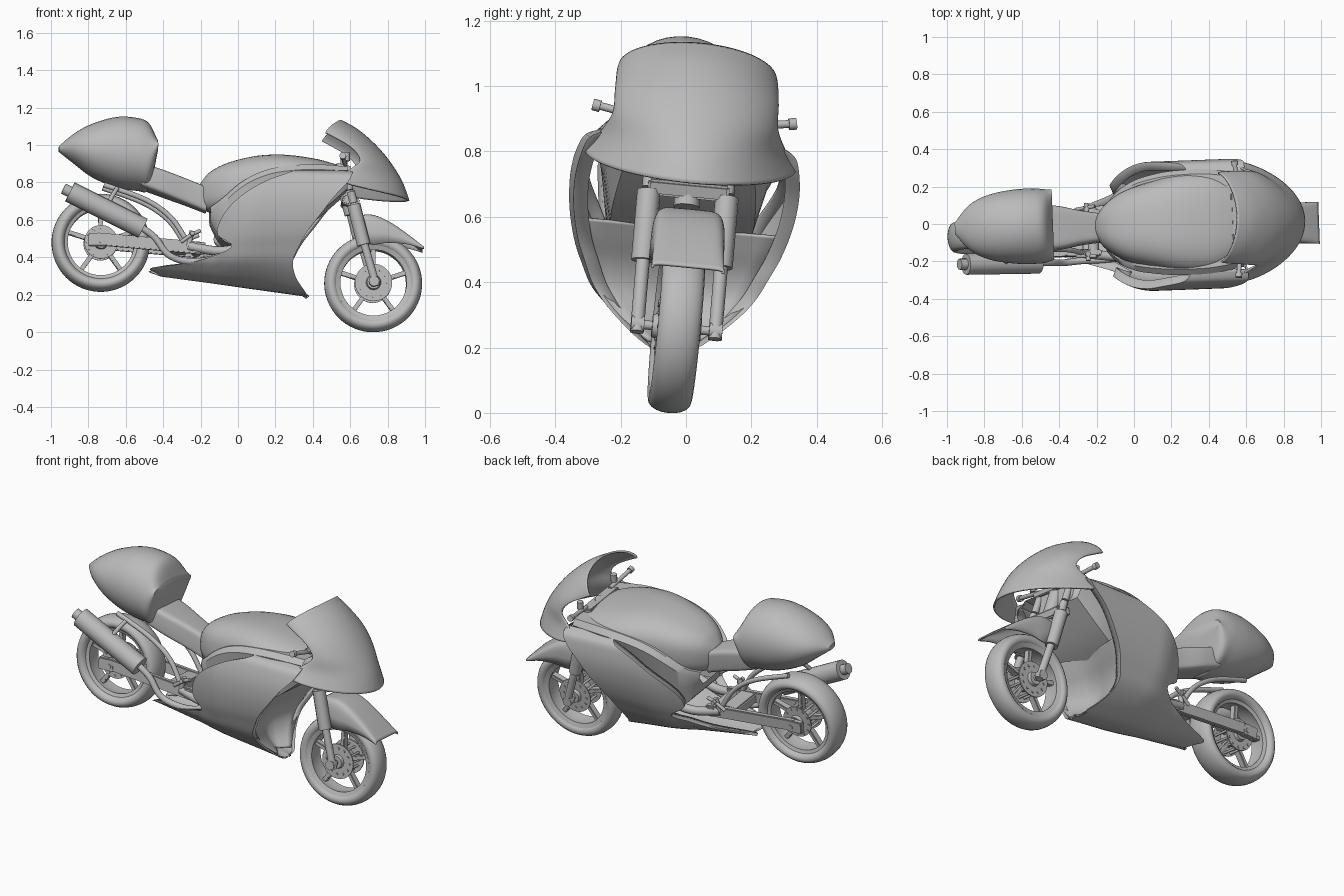
import bpy, bmesh, math
from math import sin, cos, pi
from mathutils import Matrix, Vector

if "Cube" in bpy.data.objects:
    bpy.data.objects.remove(bpy.data.objects["Cube"])

grey = bpy.data.materials.new("plain_grey")
grey.use_nodes = True
grey.diffuse_color = (0.5, 0.5, 0.5, 1)
grey.node_tree.nodes["Principled BSDF"].inputs["Base Color"].default_value = grey.diffuse_color

# The bike leans on its stand and sits slightly yawed
LEAN = (Matrix.Translation((0, -0.028, 0)) @ Matrix.Rotation(0.038, 4, 'Z') @
        Matrix.Translation((0, 0, 0.56)) @ Matrix.Rotation(-0.095, 4, 'X') @
        Matrix.Translation((0, 0, -0.56)))
parts = []


def add(name, data, mirror=False, thick=0):
    ob = bpy.data.objects.new(name, data)
    bpy.context.collection.objects.link(ob)
    data.materials.append(grey)
    ob.matrix_world = LEAN
    if mirror:
        m = ob.modifiers.new("Mirror", 'MIRROR')
        m.use_axis = (False, True, False)
        m.merge_threshold = 0.002
    if thick:
        s = ob.modifiers.new("Shell", 'SOLIDIFY')
        s.thickness, s.offset = thick, -1
    parts.append(ob)
    return ob


def finish(name, bm, **kw):
    bmesh.ops.remove_doubles(bm, verts=bm.verts, dist=0.0004)
    bmesh.ops.recalc_face_normals(bm, faces=bm.faces)
    me = bpy.data.meshes.new(name)
    bm.to_mesh(me)
    bm.free()
    return add(name, me, **kw)


def smooth_rows(rows, steps=5):
    """Pass a smooth curve through rows of numbers."""
    v = [Vector(r) for r in rows]
    out = []
    for i in range(len(v) - 1):
        b, c = v[i], v[i + 1]
        a, d = v[max(i - 1, 0)], v[min(i + 2, len(v) - 1)]
        for k in range(steps):
            t = k / steps
            out.append(b + (c - a) * (t / 2) + (2 * a - 5 * b + 4 * c - d) * (t * t / 2)
                       + (3 * b - a - 3 * c + d) * (t ** 3 / 2))
    return out + [v[-1]]


def grid(name, rows, closed=False, caps=False, **kw):
    bm = bmesh.new()
    vs = [[bm.verts.new(p) for p in r] for r in rows]
    n = len(rows[0])
    for a, b in zip(vs, vs[1:]):
        for i in range(n if closed else n - 1):
            j = (i + 1) % n
            bm.faces.new((a[i], a[j], b[j], b[i]))
    if caps:
        bm.faces.new(vs[0])
        bm.faces.new(vs[-1])
    return finish(name, bm, **kw)


def spow(v, p):
    return math.copysign(abs(v) ** p, v)


def body(name, stations, power, n=40):
    """Loft of x, bottom, top, half width."""
    rows = []
    for x, zb, zt, w in smooth_rows(stations):
        rows.append([(x, w * spow(cos(t), 2 / power), (zb + zt) / 2 + (zt - zb) / 2 * spow(sin(t), 2 / power))
                     for t in [2 * pi * k / n for k in range(n)]])
    return grid(name, rows, closed=True, caps=True)


def lathe(name, profile, x, z, n=48):
    """Turn a closed radius and y profile around a wheel axle."""
    rows = [[(x + r * cos(2 * pi * k / n), y, z + r * sin(2 * pi * k / n)) for r, y in profile]
            for k in range(n + 1)]
    return grid(name, rows, closed=True)


def tube(name, pts, r, mirror=False):
    cu = bpy.data.curves.new(name, 'CURVE')
    cu.dimensions, cu.bevel_depth, cu.bevel_resolution = '3D', r, 4
    cu.use_fill_caps = True
    path = smooth_rows(pts) if len(pts) > 2 else pts
    sp = cu.splines.new('POLY')
    sp.points.add(len(path) - 1)
    for p, co in zip(sp.points, path):
        p.co = (*co, 1)
    return add(name, cu, mirror=mirror)


def box(name, c, size, tilt=0, mirror=False):
    bm = bmesh.new()
    m = Matrix.Translation(c) @ Matrix.Rotation(tilt, 4, 'Y') @ Matrix.Diagonal((*size, 1))
    bmesh.ops.create_cube(bm, size=1, matrix=m)
    bmesh.ops.bevel(bm, geom=bm.edges[:], offset=min(size) * 0.15, segments=2, affect='EDGES')
    return finish(name, bm, mirror=mirror)


def wheel(name, x, z, radius, width, disc):
    mid, half = radius - 0.038, 0.038
    lathe(name + "_tire", [(mid + half * spow(cos(a), 0.9), width * sin(a))
                           for a in [2 * pi * k / 20 for k in range(20)]], x, z, 64)
    lathe(name + "_rim", [(radius - 0.085, -.045), (radius - 0.06, -.055), (radius - 0.06, .055),
                          (radius - 0.085, .045), (radius - 0.078, 0)], x, z)
    lathe(name + "_hub", [(0.012, -.075), (0.035, -.075), (0.045, -.03), (0.045, .03),
                          (0.035, .075), (0.012, .075)], x, z, 32)
    for s in (-1, 1):
        lathe(name + "_brake_disc", [(0.04, s * .05), (disc, s * .05),
                                     (disc, s * .057), (0.04, s * .057)], x, z)
    for k in range(5):
        a = pi / 2 + 2 * pi * k / 5
        reach = radius / 2 - 0.025
        box(name + "_spoke", (x + reach * cos(a), 0, z + reach * sin(a)),
            (radius - 0.1, 0.04, 0.024), -a)
    for k in range(12):
        a = 2 * pi * k / 12
        px, pz = x + 0.075 * cos(a), z + 0.075 * sin(a)
        tube(name + "_disc_bolt", [(px, -.062, pz), (px, .062, pz)], 0.007)
    tube(name + "_axle", [(x, -.13, z), (x, .13, z)], 0.014)


FX, FZ, RX, RZ = 0.722, 0.259, -0.735, 0.477
wheel("front_wheel", FX, FZ, 0.262, 0.066, 0.1)
wheel("rear_wheel", RX, RZ, 0.263, 0.078, 0.09)

# Tank, seat and tail
body("fuel_tank", [(-.205, .67, .79, .05), (-.15, .64, .855, .12), (-.05, .62, .905, .185),
                   (.1, .62, .94, .23), (.25, .62, .945, .265), (.4, .65, .925, .265),
                   (.5, .69, .9, .225), (.575, .74, .875, .16)], 2.7)
body("seat", [(-.52, .77, .9, .125), (-.4, .725, .862, .115), (-.28, .68, .818, .09),
              (-.172, .637, .775, .075)], 6)
body("tail_cowl", [(-.957, .965, .995, .03), (-.88, .905, 1.06, .12), (-.78, .83, 1.115, .172),
                   (-.65, .775, 1.152, .197), (-.54, .757, 1.147, .202),
                   (-.475, .765, 1.118, .197), (-.432, .95, 1.025, .188)], 2.05)

# Flared flank below the tank: x, top, top width, bottom, bottom width
rows = [[(x, 0, zt), (x, wt * .9, zt), (x, wt, zt - .03), (x, (wt + wb) / 2, (zt + zb) / 2 - .015),
         (x, wb, zb), (x, 0, zb)]
        for x, zt, wt, zb, wb in smooth_rows([(-.15, .66, .12, .58, .09), (-.09, .7, .19, .48, .15),
                                              (0, .775, .24, .44, .19), (.1, .83, .265, .44, .2),
                                              (.22, .862, .28, .5, .205), (.4, .875, .28, .6, .22),
                                              (.58, .865, .25, .75, .2)])]
grid("tank_flank", rows, mirror=True)

# Screen and nose: front x, front z, end x, end z, half width
rows = []
for xf, zf, xe, ze, w in smooth_rows([(.917, .705, .56, .775, .325), (.885, .795, .58, .835, .285),
                                      (.83, .89, .645, .895, .255), (.75, .99, .6, .965, .252),
                                      (.65, 1.08, .5, 1.025, .248), (.555, 1.135, .46, 1.045, .243)]):
    row = []
    for k in range(33):
        t = (k / 16 - 1) * pi / 2
        c = max(cos(t), 0)
        row.append((xe + (xf - xe) * c ** 1.4, w * sin(t), ze + (zf - ze) * c))
    rows.append(row)
grid("nose_screen", rows, thick=0.01)


# Side fairing and belly: front x, front z, rear x, rear z, half width
def taper(x):
    bend = min(max((0.1 - x) / 0.22, 0), 1)
    return 1 - 0.24 * bend ** 2 - 0.26 * min(max((-x - 0.12) / 0.33, 0), 1)


rows = []
for xf, zf, xr, zr, w in smooth_rows([(.37, .19, -.41, .295, 0), (.36, .2, -.44, .31, .075),
                                      (.3, .28, -.465, .335, .175), (.285, .36, -.24, .36, .245),
                                      (.32, .44, -.045, .43, .285), (.36, .51, -.12, .5, .315),
                                      (.43, .6, -.09, .6, .338), (.5, .69, 0, .695, .345),
                                      (.57, .765, .13, .775, .335), (.6, .815, .26, .825, .315),
                                      (.6, .84, .3, .845, .265)], 4):
    row = []
    for k in range(25):
        u = k / 24
        x = xf + (xr - xf) * u
        row.append((x, max(w, 0) * taper(x), zf + (zr - zf) * u))
    # Edges fold inward as a lip
    lip = min(0.045, max(w, 0) * 0.2)
    first, last = row[0], row[-1]
    row.insert(0, (first[0] - lip * .2, first[1] - lip, first[2]))
    row.append((last[0] + lip * .4, last[1] - lip, last[2]))
    rows.append(row)
grid("side_fairing", rows, mirror=True, thick=0.01)

# Hollow wall closing the lower fairing behind the front wheel
rows = [[(x - 0.06 * (1 - u / 4), w * u / 4, z) for u in range(5)]
        for x, z, w in smooth_rows([(.34, .21, .07), (.29, .28, .165), (.27, .36, .235),
                                    (.29, .44, .275), (.34, .52, .308), (.37, .57, .32)])]
grid("fairing_wall", rows, mirror=True, thick=0.01)

# Front mudguard
rows = []
for x, zt, zb, w in smooth_rows([(.62, .615, .5, .1), (.71, .624, .46, .112), (.8, .59, .468, .112),
                                 (.9, .522, .46, .11), (.99, .45, .435, .112)]):
    rows.append([(x, .008 + w * spow(cos(t), .28), zb + (zt - zb) * abs(sin(t)) ** .45)
                 for t in [pi * k / 24 for k in range(25)]])
grid("front_mudguard", rows, thick=0.008)

# Fork, steering head and handlebars
tube("fork_upper", [(.6, .12, .74), (.615, .12, .68)], 0.022, mirror=True)
tube("fork_sleeve", [(.615, .12, .67), (.668, .12, .455)], 0.036, mirror=True)
tube("fork_leg", [(.665, .12, .48), (.735, .12, .235)], 0.021, mirror=True)
tube("axle_clamp", [(FX, .1, FZ), (FX, .14, FZ)], 0.028, mirror=True)
tube("fork_stem", [(.595, .12, .75), (.56, .12, .88)], 0.02, mirror=True)
box("lower_clamp", (.6, 0, .69), (.09, .25, .05), 0.25)
box("upper_clamp", (.56, 0, .87), (.08, .28, .03), 0.25)
tube("steering_head", [(.545, 0, .88), (.61, 0, .63)], 0.04)
tube("handlebar", [(.57, .12, .885), (.55, .3, .915)], 0.012, mirror=True)
tube("grip_end", [(.552, .29, .912), (.55, .313, .916)], 0.018, mirror=True)
tube("brake_reservoir", [(.575, .17, .9), (.575, .17, .945)], 0.018, mirror=True)

# Subframe and lower frame
tube("seat_rail", [(-.72, .09, .78), (-.5, .1, .7), (-.36, .1, .6), (-.27, .11, .46)], 0.014, mirror=True)
tube("main_frame", [(-.27, .11, .45), (-.1, .13, .42), (.06, .15, .45)], 0.025, mirror=True)

# Swingarm, foot rests and rear fittings
box("swingarm", (-.47, .108, .462), (.58, .03, .066), 0.09, mirror=True)
box("axle_block", (-.755, .108, .482), (.1, .034, .07), mirror=True)
box("swingarm_bridge", (-.32, 0, .45), (.1, .2, .06))
tube("pivot", [(-.22, -.13, .44), (-.22, .13, .44)], 0.03)
tube("foot_rest", [(-.25, .11, .51), (-.25, .155, .515)], 0.012, mirror=True)
tube("foot_pedal", [(-.31, .125, .47), (-.25, .13, .51), (-.205, .135, .53)], 0.01, mirror=True)
tube("rest_bracket", [(-.27, .115, .45), (-.25, .12, .53)], 0.014, mirror=True)

# Exhaust on the right side
tube("muffler", [(-.905, -.17, .735), (-.515, -.16, .54)], 0.057)
tube("muffler_outlet", [(-.94, -.171, .752), (-.9, -.17, .732)], 0.03)
tube("exhaust_pipe", [(-.52, -.16, .543), (-.45, -.155, .49), (-.38, -.15, .4), (-.28, -.14, .365),
                      (-.15, -.14, .375), (0, -.13, .44)], 0.018)
tube("muffler_strap", [(-.7, -.165, .64), (-.69, -.16, .69), (-.65, -.11, .76)], 0.012)

# Smooth rounded surfaces, keep real edges crisp
bpy.ops.object.select_all(action='DESELECT')
meshes = [o for o in parts if o.type == 'MESH']
for o in meshes:
    o.select_set(True)
bpy.context.view_layer.objects.active = meshes[0]
bpy.ops.object.shade_smooth_by_angle(angle=math.radians(40))
